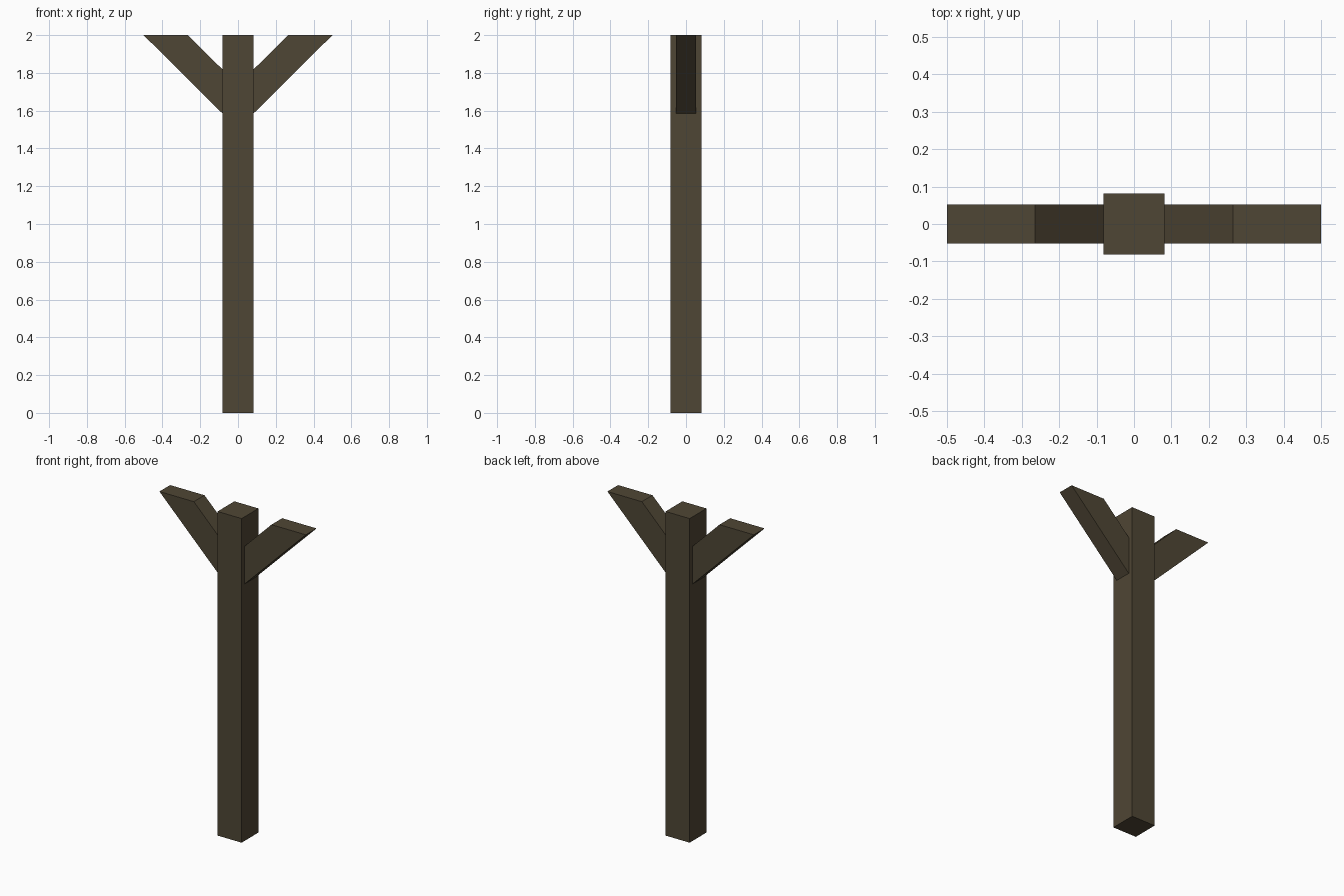
import bpy, bmesh

if "Cube" in bpy.data.objects:
    bpy.data.objects.remove(bpy.data.objects["Cube"])

# One dark wood colour
wood = bpy.data.materials.new("dark wood")
wood.diffuse_color = (0.078, 0.061, 0.035, 1)
wood.use_nodes = True
wood.node_tree.nodes["Principled BSDF"].inputs["Base Color"].default_value = wood.diffuse_color


def extrude_profile(name, profile, half_depth):
    """Prism from an x-z outline, extruded evenly along y."""
    bm = bmesh.new()
    face = bm.faces.new([bm.verts.new((x, -half_depth, z)) for x, z in profile])
    out = bmesh.ops.extrude_face_region(bm, geom=[face])
    moved = [g for g in out["geom"] if isinstance(g, bmesh.types.BMVert)]
    bmesh.ops.translate(bm, verts=moved, vec=(0, 2 * half_depth, 0))
    bmesh.ops.recalc_face_normals(bm, faces=bm.faces)
    mesh = bpy.data.meshes.new(name)
    bm.to_mesh(mesh)
    bm.free()
    mesh.materials.append(wood)
    obj = bpy.data.objects.new(name, mesh)
    bpy.context.collection.objects.link(obj)
    return obj


# Square upright post
W = 0.082
extrude_profile("post", [(-W, 0), (W, 0), (W, 2), (-W, 2)], W)

# Slanted braces, cut flush with the post side and the top
for side, name in ((-1, "left_brace"), (1, "right_brace")):
    outline = [(W, 1.585), (0.5, 2), (0.265, 2), (W, 1.818)]
    extrude_profile(name, [(side * x, z) for x, z in outline], 0.052)
